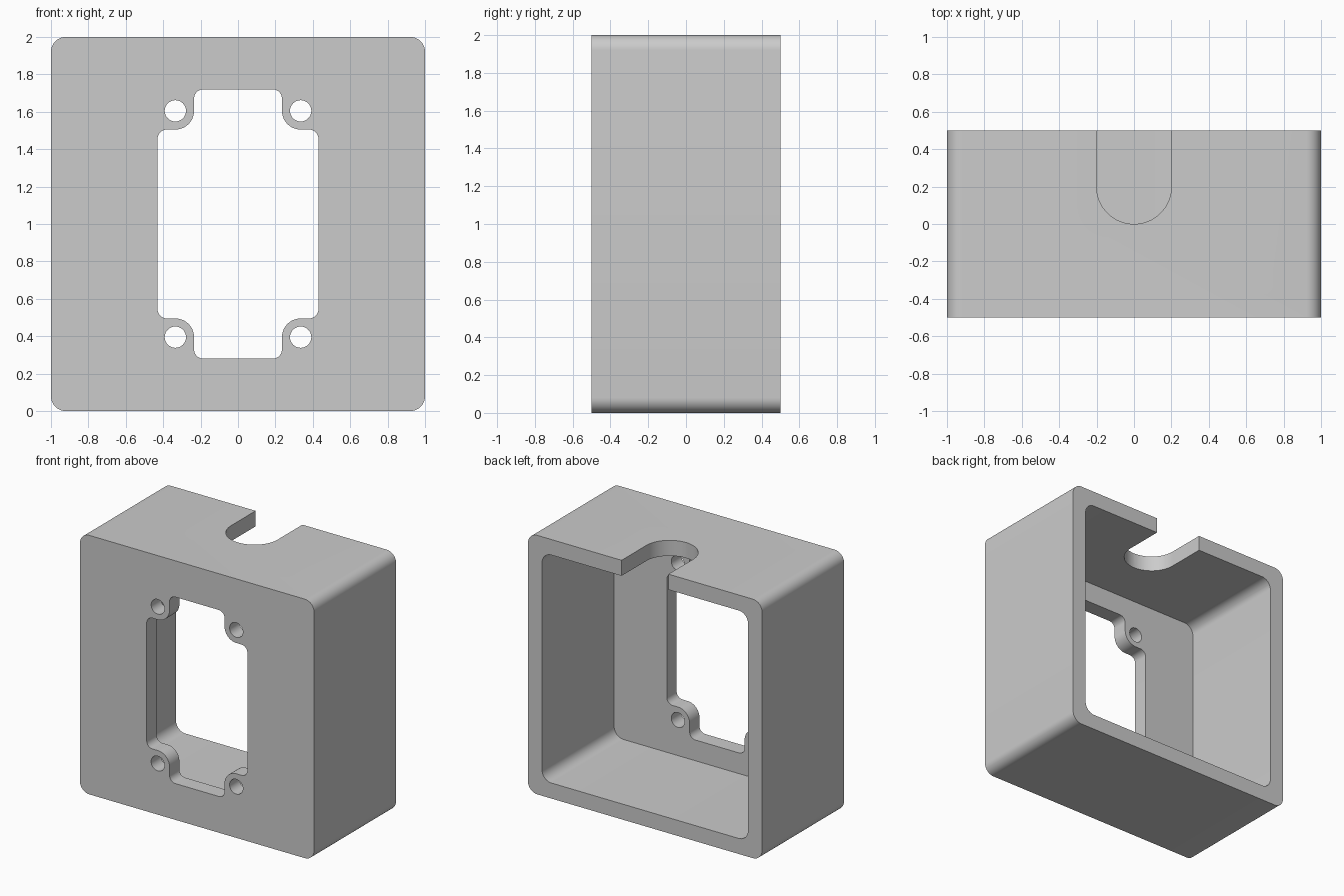
import bpy
import bmesh
from math import sin, cos, pi, radians
from mathutils import Vector

if "Cube" in bpy.data.objects:
    bpy.data.objects.remove(bpy.data.objects["Cube"])

WALL = 0.12
MID_Z = 1.0

# Plain grey plastic
grey = bpy.data.materials.new("plain_grey")
grey.use_nodes = True
colour = (0.6, 0.6, 0.6, 1)
grey.diffuse_color = colour
grey.node_tree.nodes["Principled BSDF"].inputs["Base Color"].default_value = colour


def arc(cx, cy, r, start, end, steps=10):
    """Points along an arc, angles in degrees."""
    angles = [radians(start + (end - start) * i / steps) for i in range(steps + 1)]
    return [(cx + r * cos(a), cy + r * sin(a)) for a in angles]


def mirror_four(quarter):
    """Complete an outline from its first-quadrant points."""
    half = quarter + [(-x, y) for x, y in reversed(quarter)]
    return half + [(-x, -y) for x, y in half]


def rounded_square(half, r):
    return mirror_four(arc(half - r, half - r, r, 0, 90))


def prism(name, outline, origin, u, v, sweep):
    """Sweep an outline lying in the plane u, v into a solid."""
    bm = bmesh.new()
    u, v, origin = Vector(u), Vector(v), Vector(origin)
    face = bm.faces.new([bm.verts.new(origin + u * a + v * b) for a, b in outline])
    result = bmesh.ops.extrude_face_region(bm, geom=[face])
    moved = [g for g in result["geom"] if isinstance(g, bmesh.types.BMVert)]
    bmesh.ops.translate(bm, verts=moved, vec=sweep)
    bmesh.ops.recalc_face_normals(bm, faces=bm.faces)
    mesh = bpy.data.meshes.new(name)
    bm.to_mesh(mesh)
    bm.free()
    mesh.materials.append(grey)
    obj = bpy.data.objects.new(name, mesh)
    bpy.context.collection.objects.link(obj)
    return obj


def depth_prism(name, outline, y0, y1):
    return prism(name, outline, (0, y0, MID_Z), (1, 0, 0), (0, 0, 1), (0, y1 - y0, 0))


# Outer shell
box = depth_prism("wall_box", rounded_square(1, 0.08), -0.5, 0.5)

# Cavity, open at the back
cutters = [depth_prism("cavity_cutter", rounded_square(1 - WALL, 0.08), -0.5 + WALL, 0.7)]

# Front opening, curving around the screw holes
screw_x, screw_z = 0.335, 0.605
side, top, boss, fillet = 0.43, 0.72, 0.1, 0.05
opening = (arc(side - fillet, screw_z - boss - fillet, fillet, 0, 90)
           + arc(screw_x, screw_z, boss, 270, 180, 14)
           + arc(screw_x - boss - fillet, top - fillet, fillet, 0, 90))
cutters.append(depth_prism("opening_cutter", mirror_four(opening), -0.7, -0.2))

# Four screw holes
for sx in (-1, 1):
    for sz in (-1, 1):
        ring = arc(sx * screw_x, sz * screw_z, 0.057, 0, 360, 32)[:-1]
        cutters.append(depth_prism("screw_hole_cutter", ring, -0.7, -0.2))

# Round-ended cable slot in the top wall
slot = [(0.2, 0.7)] + arc(0, 0.2, 0.2, 0, -180, 32) + [(-0.2, 0.7)]
cutters.append(prism("slot_cutter", slot, (0, 0, 1.75), (1, 0, 0), (0, 1, 0), (0, 0, 0.5)))

# Cut everything out of the shell
bpy.ops.object.select_all(action="DESELECT")
bpy.context.view_layer.objects.active = box
box.select_set(True)
for cutter in cutters:
    cutter.hide_render = True
    mod = box.modifiers.new(cutter.name, "BOOLEAN")
    mod.operation = "DIFFERENCE"
    mod.solver = "EXACT"
    mod.object = cutter
    bpy.ops.object.modifier_apply(modifier=mod.name)
    bpy.data.objects.remove(cutter)

bpy.ops.object.shade_smooth_by_angle(angle=radians(30))
